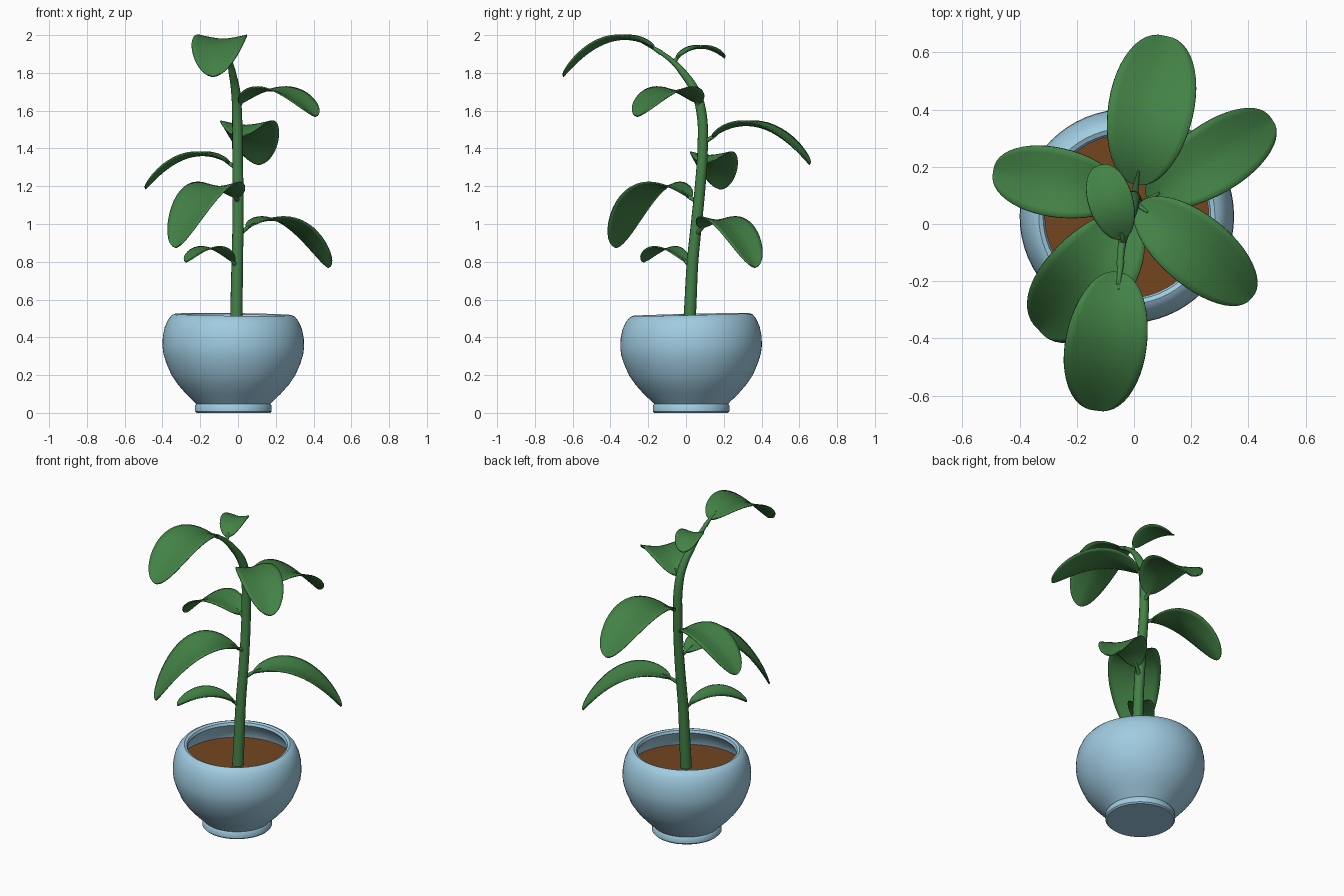
import bpy, bmesh, math
from mathutils import Vector

if "Cube" in bpy.data.objects:
    bpy.data.objects.remove(bpy.data.objects["Cube"])


def material(name, rgb):
    m = bpy.data.materials.new(name)
    m.diffuse_color = (*rgb, 1)
    m.use_nodes = True
    m.node_tree.nodes["Principled BSDF"].inputs["Base Color"].default_value = m.diffuse_color
    return m


BLUE = material("pale_blue_glaze", (0.35, 0.60, 0.75))
GREEN = material("leaf_green", (0.056, 0.223, 0.061))
BROWN = material("soil_brown", (0.175, 0.06, 0.014))
POT = Vector((-0.025, 0.027, 0))


def finish(name, bm, mat, angle=40):
    bmesh.ops.recalc_face_normals(bm, faces=bm.faces)
    me = bpy.data.meshes.new(name)
    bm.to_mesh(me)
    bm.free()
    ob = bpy.data.objects.new(name, me)
    bpy.context.collection.objects.link(ob)
    me.materials.append(mat)
    bpy.ops.object.select_all(action='DESELECT')
    ob.select_set(True)
    bpy.context.view_layer.objects.active = ob
    bpy.ops.object.shade_smooth_by_angle(angle=math.radians(angle))
    return ob


def lathe(name, profile, mat, tilt=0.0, n=64):
    # revolve (radius, z) points; upper part leans slightly
    bm = bmesh.new()
    rings = []
    for r, z in profile:
        k = tilt * min(max(z - 0.05, 0) / 0.45, 1)
        ring = []
        for i in range(n):
            a = 2 * math.pi * i / n
            x, y = r * math.cos(a), r * math.sin(a)
            ring.append(bm.verts.new(POT + Vector((x, y, z + k * (y - 0.5 * x)))))
        rings.append(ring)
    for a, b in zip(rings, rings[1:]):
        for i in range(n):
            j = (i + 1) % n
            bm.faces.new((a[i], a[j], b[j], b[i]))
    bm.faces.new(rings[0])
    bm.faces.new(rings[-1])
    return finish(name, bm, mat)


def tube(name, points, mat):
    # tapered tube along (x, y, z, radius) points
    cu = bpy.data.curves.new(name, 'CURVE')
    cu.dimensions = '3D'
    cu.bevel_depth = 1.0
    cu.bevel_resolution = 4
    cu.use_fill_caps = True
    sp = cu.splines.new('BEZIER')
    sp.resolution_u = 6
    sp.bezier_points.add(len(points) - 1)
    for bp, p in zip(sp.bezier_points, points):
        bp.co = p[:3]
        bp.radius = p[3]
        bp.handle_left_type = bp.handle_right_type = 'AUTO'
    ob = bpy.data.objects.new(name, cu)
    bpy.context.collection.objects.link(ob)
    cu.materials.append(mat)
    bpy.ops.object.select_all(action='DESELECT')
    ob.select_set(True)
    bpy.context.view_layer.objects.active = ob
    bpy.ops.object.convert(target='MESH')
    bpy.ops.object.shade_smooth_by_angle(angle=math.radians(50))


def leaf(name, root, base, ctrl, tip, w, lift=0.17, rows=24, cols=10):
    # arched, shallow-trough oval blade on a short stalk
    p0, p1, p2 = Vector(base), Vector(ctrl), Vector(tip)
    bm = bmesh.new()
    grid = []
    for i in range(rows + 1):
        th = 0.04 + (math.pi - 0.08) * i / rows
        t = (1 - math.cos(th)) / 2
        c = (1 - t) ** 2 * p0 + 2 * t * (1 - t) * p1 + t * t * p2
        tan = ((1 - t) * (p1 - p0) + t * (p2 - p1)).normalized()
        side = tan.cross(Vector((0, 0, 1))).normalized()
        nor = side.cross(tan)
        hw = w * math.sin(th) * (0.92 + 0.14 * t)
        row = []
        for j in range(cols + 1):
            v = 2 * j / cols - 1
            row.append(bm.verts.new(c + side * hw * v + nor * hw * lift * abs(v) ** 1.5))
        grid.append(row)
    for a, b in zip(grid, grid[1:]):
        for j in range(cols):
            bm.faces.new((a[j], a[j + 1], b[j + 1], b[j]))
    ob = finish(name, bm, GREEN, 60)
    mod = ob.modifiers.new("thickness", 'SOLIDIFY')
    mod.thickness = 0.007
    mod.offset = 0
    # stalk from stem into the blade
    inner = p0.lerp(p1, 0.18)
    tube(name + "_stalk", [(*root, 0.014), (*p0, 0.010), (*inner, 0.004)], GREEN)


# pot: foot, round bowl, rolled rim and hollow inside
lathe("pot", [(0.195, 0), (0.203, 0.008), (0.203, 0.038), (0.196, 0.047), (0.208, 0.06),
              (0.25, 0.1), (0.294, 0.15), (0.328, 0.2), (0.354, 0.26), (0.37, 0.31),
              (0.375, 0.35), (0.373, 0.4), (0.363, 0.45), (0.345, 0.49), (0.325, 0.514),
              (0.308, 0.521), (0.293, 0.515), (0.286, 0.5), (0.295, 0.485), (0.325, 0.45),
              (0.34, 0.4), (0.343, 0.35)], BLUE, 0.024)
# soil
lathe("soil", [(0.338, 0.36), (0.34, 0.40)], BROWN, 0.02)

# stem bending forward into the top leaf
tube("stem", [(-0.01, 0.012, 0.38, 0.034), (-0.008, 0.022, 0.55, 0.033), (-0.004, 0.035, 0.8, 0.031),
              (0, 0.055, 1.0, 0.03), (0, 0.075, 1.2, 0.029), (-0.003, 0.088, 1.4, 0.028),
              (-0.005, 0.083, 1.58, 0.027), (-0.012, 0.05, 1.7, 0.025), (-0.03, -0.015, 1.8, 0.02),
              (-0.042, -0.07, 1.86, 0.014), (-0.05, -0.17, 1.93, 0.010), (-0.055, -0.23, 1.96, 0.005)],
     GREEN)

# leaves: stem root, blade base, arch control, tip, half width
leaf("back_leaf", (0, 0.085, 1.43), (0.008, 0.14, 1.46), (0.055, 0.39, 1.635), (0.11, 0.655, 1.315), 0.15)
leaf("right_back_leaf", (0, 0.05, 0.94), (0.05, 0.085, 0.98), (0.27, 0.22, 1.12), (0.48, 0.365, 0.77), 0.123)
leaf("right_front_leaf", (-0.005, 0.08, 1.6), (0.015, 0.065, 1.64), (0.2, -0.07, 1.80), (0.41, -0.258, 1.57), 0.125)
leaf("left_leaf", (0, 0.082, 1.29), (-0.045, 0.1, 1.32), (-0.26, 0.145, 1.45), (-0.49, 0.185, 1.185), 0.122)
leaf("left_front_leaf", (0, 0.065, 1.12), (-0.01, 0.02, 1.14), (-0.15, -0.2, 1.335), (-0.33, -0.37, 0.875), 0.155)
leaf("low_small_leaf", (-0.004, 0.032, 0.77), (-0.025, 0.0, 0.80), (-0.14, -0.11, 0.935), (-0.275, -0.225, 0.80), 0.075)
leaf("top_small_leaf", (-0.042, -0.065, 1.85), (-0.04, -0.05, 1.875), (-0.08, 0.07, 1.985), (-0.12, 0.205, 1.88), 0.078)
leaf("top_leaf", (-0.047, -0.13, 1.905), (-0.05, -0.17, 1.93), (-0.1, -0.40, 2.075), (-0.132, -0.65, 1.78), 0.143)
